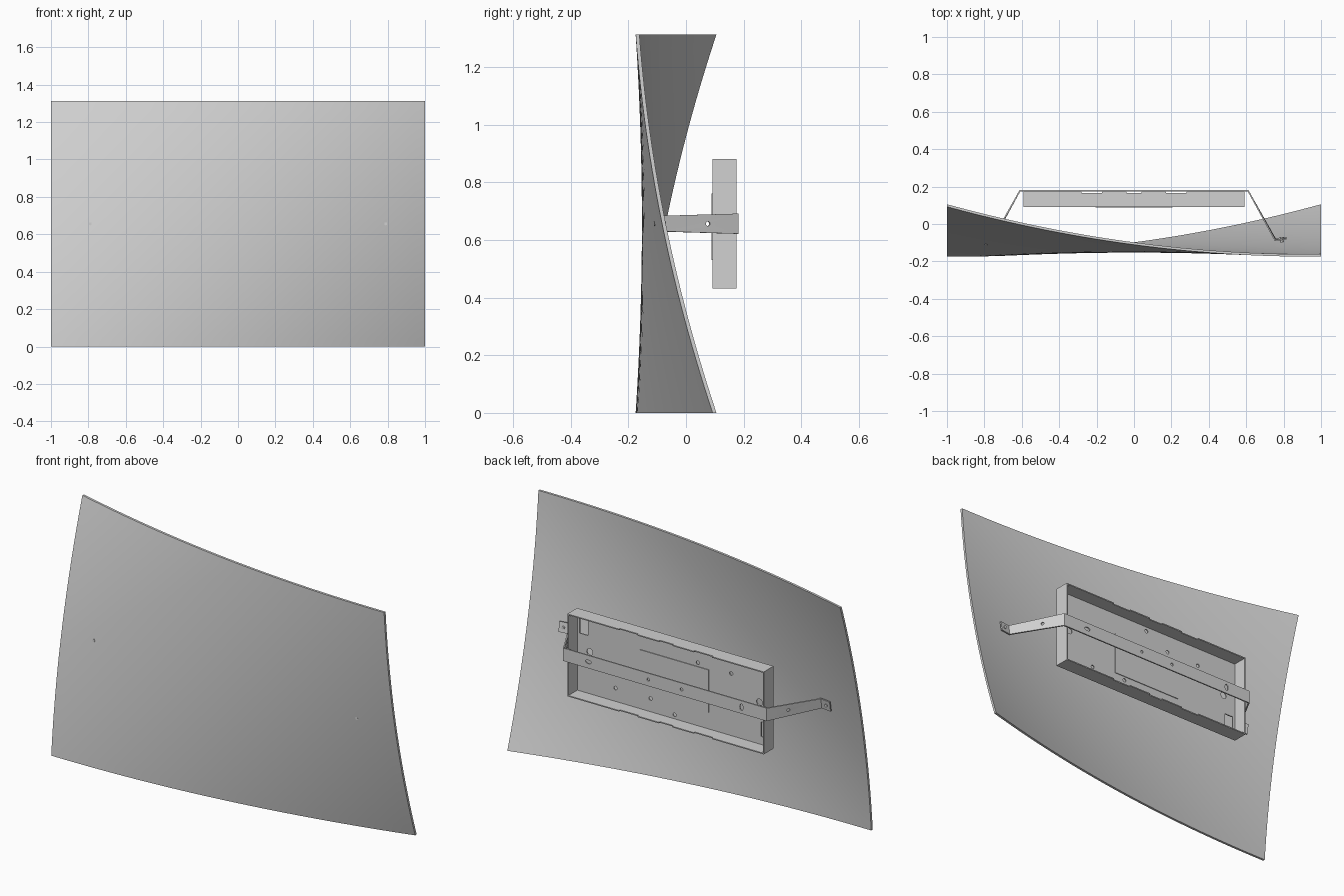
import bpy, bmesh, math
from mathutils import Matrix, Vector

cube = bpy.data.objects.get("Cube")
if cube:
    bpy.data.objects.remove(cube, do_unlink=True)

# Material
GREY = (0.64, 0.64, 0.64, 1.0)
grey = bpy.data.materials.new("light grey")
grey.use_nodes = True
grey.diffuse_color = GREY
grey.node_tree.nodes["Principled BSDF"].inputs["Base Color"].default_value = GREY

HEIGHT = 1.312
MID = HEIGHT / 2
THICK = 0.013


def make(name, bm):
    bmesh.ops.recalc_face_normals(bm, faces=bm.faces)
    mesh = bpy.data.meshes.new(name)
    bm.to_mesh(mesh)
    bm.free()
    mesh.materials.append(grey)
    ob = bpy.data.objects.new(name, mesh)
    bpy.context.collection.objects.link(ob)
    return ob


def activate(ob):
    bpy.ops.object.select_all(action='DESELECT')
    ob.select_set(True)
    bpy.context.view_layer.objects.active = ob


def apply(ob, kind, **settings):
    mod = ob.modifiers.new(kind.lower(), kind)
    for key, value in settings.items():
        setattr(mod, key, value)
    activate(ob)
    bpy.ops.object.modifier_apply(modifier=mod.name)


def add_box(bm, x, y, z):
    """Box from three (low, high) ranges."""
    centre = Vector([sum(r) / 2 for r in (x, y, z)])
    size = [r[1] - r[0] for r in (x, y, z)]
    return bmesh.ops.create_cube(
        bm, size=1, matrix=Matrix.Translation(centre) @ Matrix.Diagonal((*size, 1)))


def add_rod(bm, x, y, z, rx, rz, depth, angle=0):
    """Round or oval rod along y, turned about z."""
    m = (Matrix.Translation((x, y, z)) @ Matrix.Rotation(angle, 4, 'Z')
         @ Matrix.Diagonal((rx, 1, rz, 1)) @ Matrix.Rotation(math.pi / 2, 4, 'X'))
    bmesh.ops.create_cone(bm, cap_ends=True, segments=16, radius1=1, radius2=1,
                          depth=depth, matrix=m)


def cut(ob, bm):
    cutter = make("cutter", bm)
    cutter.hide_render = True
    apply(ob, 'BOOLEAN', operation='DIFFERENCE', solver='EXACT', object=cutter)
    bpy.data.objects.remove(cutter, do_unlink=True)


def smooth(ob):
    activate(ob)
    bpy.ops.object.shade_smooth_by_angle(angle=math.radians(30))


# Twisted, dished panel
def panel_y(x, w):
    return -0.153 + 0.07 * x * x + 0.042 * w * w - 0.1335 * x * w


bm = bmesh.new()
bmesh.ops.create_grid(bm, x_segments=40, y_segments=28, size=1)
for v in bm.verts:
    x, w = v.co.x, v.co.y
    v.co = (x, panel_y(x, w), MID * (1 + w))
back = bmesh.ops.extrude_face_region(bm, geom=bm.faces[:], use_keep_orig=True)["geom"]
bmesh.ops.translate(bm, vec=(0, THICK, 0),
                    verts=[g for g in back if isinstance(g, bmesh.types.BMVert)])
panel = make("curved_panel", bm)
smooth(panel)

# Open-backed tray
TRAY_X, TRAY_Y, TRAY_Z = (-0.59, 0.59), (0.092, 0.175), (0.432, 0.88)
bm = bmesh.new()
add_box(bm, TRAY_X, TRAY_Y, TRAY_Z)
bm.normal_update()
bmesh.ops.delete(bm, geom=[f for f in bm.faces if f.normal.y > 0.5], context='FACES_ONLY')
tray = make("tray", bm)
# keep the shell growing inward
tray_mesh = tray.data
if any(p.normal.y > 0.5 for p in tray_mesh.polygons):
    tray_mesh.flip_normals()
apply(tray, 'SOLIDIFY', thickness=0.006, offset=-1, use_even_offset=True)

# Tray rim notches, floor holes and corner cut-outs
bm = bmesh.new()
for wall in TRAY_Z:
    for x, half in ((-0.225, 0.055), (0, 0.04), (0.225, 0.055)):
        add_box(bm, (x - half, x + half), (0.166, 0.2), (wall - 0.02, wall + 0.02))
for x, z, r in ((-0.14, 0.78, 0.01), (-0.34, 0.775, 0.01), (0.355, 0.51, 0.01),
                (0.145, 0.51, 0.01), (0, 0.46, 0.01), (0, 0.85, 0.01),
                (-0.51, 0.665, 0.018), (0.51, 0.665, 0.018)):
    add_rod(bm, x, 0.095, z, r, r, 0.04)
for side in (-1, 1):
    x, z = 0.545 * side, MID + 0.135 * side
    add_box(bm, (x - 0.025, x + 0.025), (0.08, 0.11), (z - 0.04, z + 0.04))
cut(tray, bm)
smooth(tray)

# Plate on the tray floor
bm = bmesh.new()
add_box(bm, (-0.207, 0.207), (0.089, 0.102), (0.53, 0.76))
make("floor_plate", bm)

# Bent mounting strap: foot, leg, bar, leg, foot
half_path = ((0.815, -0.076, 0.027, 0.16), (0.755, -0.084, 0.027, 0.16),
             (0.61, 0.178, 0.035, 0))
path = [(-x, y, h, -t) for x, y, h, t in half_path]
path += list(reversed(half_path))
bm = bmesh.new()
rows = [[bm.verts.new((x, y - t * s * h, MID + s * h)) for s in (-1, 1)]
        for x, y, h, t in path]
for a, b in zip(rows, rows[1:]):
    bm.faces.new((a[0], b[0], b[1], a[1]))
strap = make("mounting_strap", bm)
apply(strap, 'SOLIDIFY', thickness=0.007, offset=0, use_even_offset=True)

# Strap holes and slots
bm = bmesh.new()
for x, rx, rz in ((0.46, 0.018, 0.01), (-0.46, 0.01, 0.018),
                  (0.1, 0.008, 0.008), (-0.1, 0.008, 0.008)):
    add_rod(bm, x, 0.178, MID, rx, rz, 0.04)
for side in (-1, 1):
    add_rod(bm, 0.667 * side, 0.075, MID, 0.008, 0.008, 0.04, -side * math.radians(60))
cut(strap, bm)
smooth(strap)

# Screws joining panel and strap feet
for side, label in ((1, "left"), (-1, "right")):
    bm = bmesh.new()
    front, rear = panel_y(0.79, 0) - 0.002, -0.07
    add_rod(bm, 0.79 * side, (front + rear) / 2, MID, 0.008, 0.008, rear - front)
    smooth(make(label + "_screw", bm))
